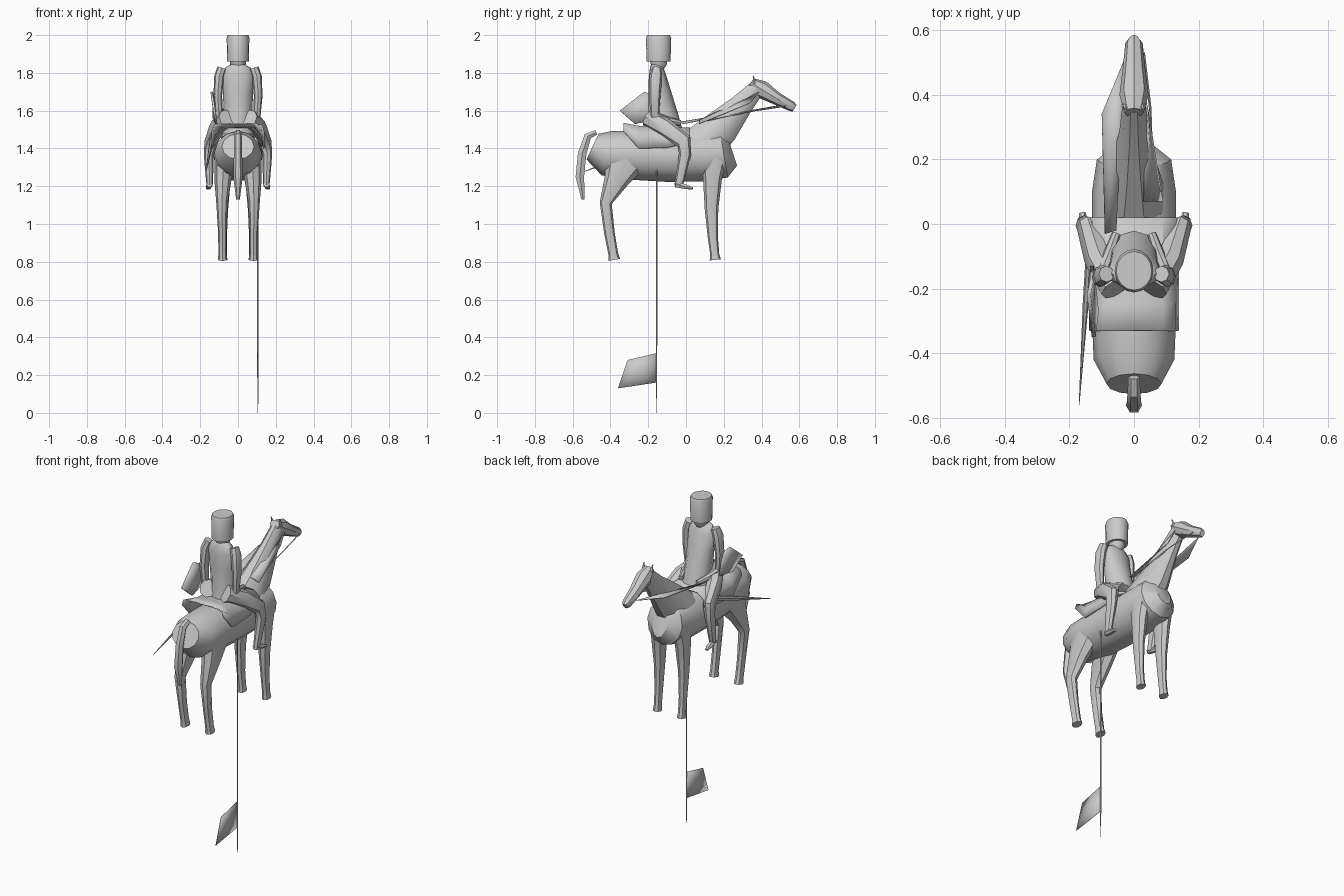
import bpy, bmesh, math
from mathutils import Vector


def finish(name, bm, angle=40):
    bmesh.ops.recalc_face_normals(bm, faces=bm.faces)
    me = bpy.data.meshes.new(name)
    bm.to_mesh(me)
    bm.free()
    ob = bpy.data.objects.new(name, me)
    bpy.context.collection.objects.link(ob)
    bpy.ops.object.select_all(action='DESELECT')
    ob.select_set(True)
    bpy.context.view_layer.objects.active = ob
    bpy.ops.object.shade_smooth_by_angle(angle=math.radians(angle))
    return ob


def tube(name, stations, sides=8, sx=1):
    """Loft ellipses along a path; station = x, y, z, radius sideways, radius in plane."""
    bm = bmesh.new()
    pts = [Vector((s[0] * sx, s[1], s[2])) for s in stations]
    rings = []
    for i, s in enumerate(stations):
        t = (pts[min(i + 1, len(pts) - 1)] - pts[max(i - 1, 0)]).normalized()
        b = t.cross(Vector((1, 0, 0))).normalized()
        a = b.cross(t)
        rings.append([bm.verts.new(pts[i] + a * s[3] * math.cos(k * math.tau / sides)
                                   + b * s[4] * math.sin(k * math.tau / sides))
                      for k in range(sides)])
    for r, q in zip(rings, rings[1:]):
        for k in range(sides):
            bm.faces.new((r[k], r[(k + 1) % sides], q[(k + 1) % sides], q[k]))
    bm.faces.new(rings[0])
    bm.faces.new(rings[-1])
    return finish(name, bm)


def sheet(name, points, thick=0.004):
    """Thin fanned panel from an outline."""
    bm = bmesh.new()
    vs = [bm.verts.new(p) for p in points]
    c = bm.verts.new(sum((v.co for v in vs), Vector()) / len(vs))
    for i in range(len(vs)):
        bm.faces.new((vs[i], vs[(i + 1) % len(vs)], c))
    ob = finish(name, bm)
    m = ob.modifiers.new("thickness", 'SOLIDIFY')
    m.thickness = thick
    m.offset = 0
    return ob


# Horse body, neck, head and tail
tube("horse_body", [(0, -.495, 1.41, .085, .075), (0, -.42, 1.375, .125, .12),
                    (0, -.3, 1.365, .13, .13), (0, -.1, 1.355, .13, .132),
                    (0, .1, 1.36, .13, .135), (0, .2, 1.37, .115, .125),
                    (0, .245, 1.385, .05, .08)], 12)
tube("horse_neck", [(0, .08, 1.41, .105, .12), (0, .19, 1.515, .07, .1),
                    (0, .29, 1.625, .045, .066), (0, .375, 1.72, .035, .045)], 10)
tube("horse_head", [(0, .345, 1.75, .03, .025), (0, .40, 1.713, .045, .048),
                    (0, .48, 1.664, .035, .034), (0, .56, 1.622, .027, .027),
                    (0, .575, 1.613, .015, .02)], 8)
tube("horse_tail", [(0, -.475, 1.485, .018, .015), (0, -.52, 1.465, .02, .022),
                    (0, -.55, 1.37, .022, .026), (0, -.562, 1.25, .025, .026),
                    (0, -.545, 1.13, .01, .01)], 6)

# Paired horse and rider parts
for side, s in (("right", 1), ("left", -1)):
    tube(side + "_ear", [(.025, .365, 1.745, .012, .01), (.03, .355, 1.785, .002, .002)], 5, s)
    tube(side + "_hind_leg", [(.07, -.32, 1.34, .055, .11), (.08, -.37, 1.23, .045, .065),
                              (.085, -.425, 1.11, .03, .032), (.083, -.405, .95, .022, .028),
                              (.082, -.385, .84, .022, .026), (.082, -.38, .81, .025, .032)], 8, s)
    tube(side + "_fore_leg", [(.075, .15, 1.37, .045, .075), (.078, .14, 1.24, .04, .05),
                              (.08, .135, 1.08, .028, .036), (.08, .142, .93, .021, .027),
                              (.08, .152, .84, .021, .024), (.08, .155, .81, .024, .03)], 8, s)
    tube(side + "_rider_arm", [(.085, -.155, 1.825, .025, .025), (.1, -.16, 1.78, .026, .034),
                               (.107, -.165, 1.68, .023, .03), (.1, -.165, 1.575, .02, .026),
                               (.08, -.1, 1.55, .018, .02), (.055, -.03, 1.535, .014, .015)], 8, s)
    tube(side + "_rider_leg", [(.06, -.2, 1.56, .045, .05), (.11, -.11, 1.51, .045, .05),
                               (.145, -.01, 1.435, .033, .042), (.155, -.005, 1.37, .026, .032),
                               (.152, -.025, 1.27, .021, .026), (.15, -.04, 1.2, .016, .022)], 8, s)
    tube(side + "_boot", [(.15, -.055, 1.21, .016, .018), (.155, .0, 1.197, .016, .014),
                          (.16, .035, 1.188, .01, .007)], 6, s)

# Saddle cloth draped over the back
rows = [(-.33, 1.49, 1.535), (-.25, 1.40, 1.52), (-.1, 1.405, 1.51), (.02, 1.43, 1.51)]
bm = bmesh.new()
grid = []
for y, low, top in rows:
    mid = (low + top) / 2 + .01
    grid.append([bm.verts.new((x, y, z)) for x, z in
                 ((-.14, low), (-.13, mid), (-.09, top), (0, top), (.09, top), (.13, mid), (.14, low))])
for r, q in zip(grid, grid[1:]):
    for k in range(6):
        bm.faces.new((r[k], r[k + 1], q[k + 1], q[k]))
cloth = finish("saddle_cloth", bm)
cloth.modifiers.new("thickness", 'SOLIDIFY').thickness = .008

# Rider torso, face and tall hat
tube("rider_torso", [(0, -.115, 1.48, .09, .1), (0, -.12, 1.57, .075, .08),
                     (0, -.14, 1.7, .08, .06), (0, -.152, 1.79, .085, .045),
                     (0, -.155, 1.83, .065, .035), (0, -.15, 1.845, .03, .03)], 12)
tube("rider_head", [(0, -.15, 1.82, .03, .03), (0, -.145, 1.845, .042, .045),
                    (0, -.145, 1.88, .045, .05)], 10)
tube("tall_hat", [(0, -.145, 1.86, .058, .063), (0, -.145, 1.985, .06, .067),
                  (0, -.145, 2.0, .055, .06)], 16)

# Slung jacket, sword and reins
sheet("slung_jacket", [(-.125, -.35, 1.6), (-.14, -.22, 1.7), (-.13, -.17, 1.68),
                       (-.13, -.13, 1.56), (-.115, -.27, 1.53)], .012)
tube("sword", [(-.138, -.05, 1.46, .009, .014), (-.15, -.25, 1.385, .009, .013),
               (-.17, -.56, 1.27, .001, .001)], 6)
sheet("left_rein", [(-.03, .51, 1.63), (-.1, .34, 1.6), (-.09, -.03, 1.54), (-.055, -.02, 1.53)])
sheet("right_rein", [(.035, .39, 1.7), (.045, .34, 1.64), (.09, .07, 1.53), (.03, .07, 1.55)])
tube("rein_strap", [(.03, .53, 1.625, .004, .004), (.05, .36, 1.6, .004, .004),
                    (.06, .07, 1.54, .004, .004)], 4)

# Lance with pennant
tube("lance", [(.105, -.155, 0, .001, .001), (.105, -.155, .08, .003, .003),
               (.105, -.155, 1.3, .004, .004)], 6)
sheet("pennant", [(.105, -.16, .315), (.105, -.31, .28), (.105, -.36, .13), (.105, -.16, .16)], .003)
